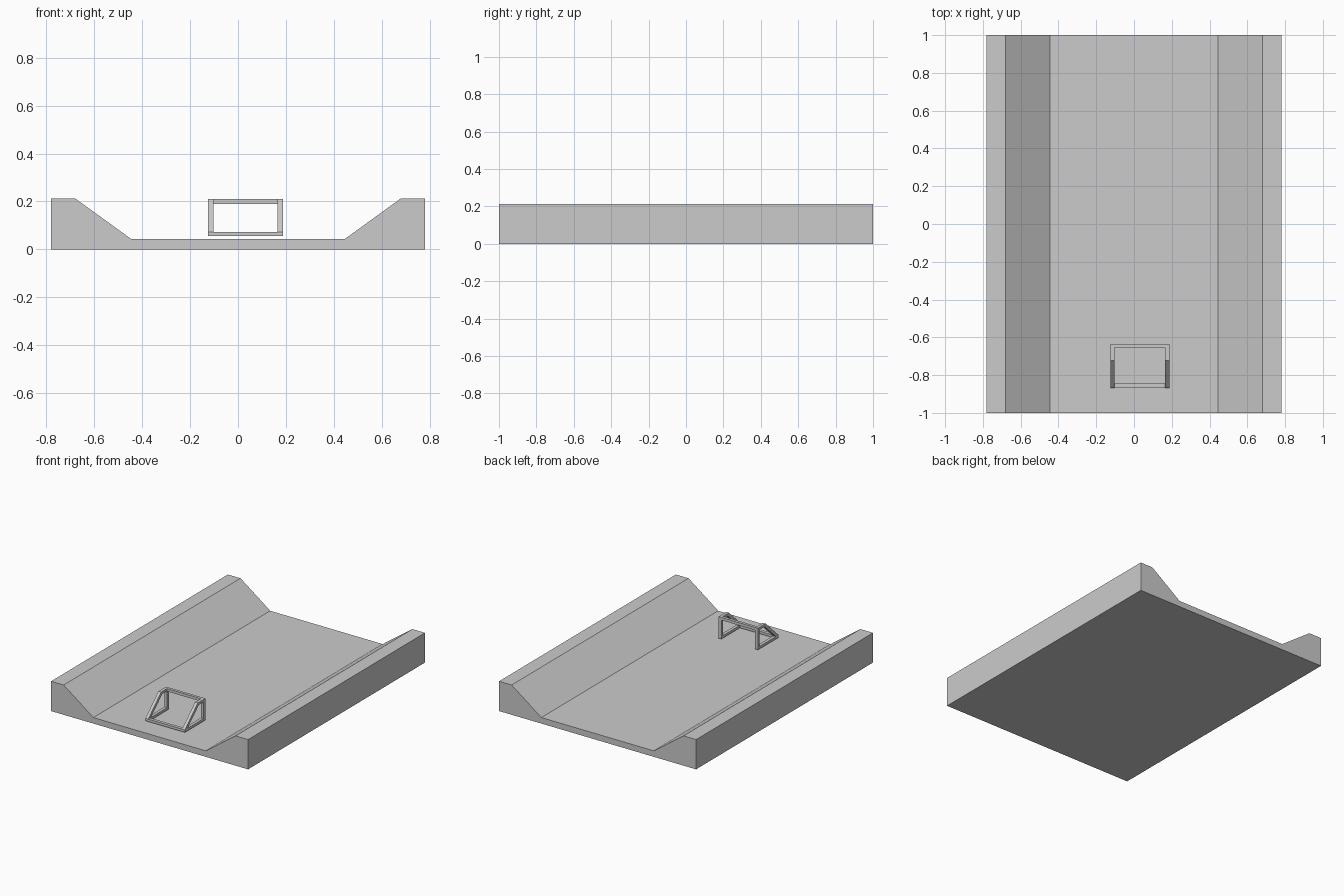
import bpy, bmesh

if "Cube" in bpy.data.objects:
    bpy.data.objects.remove(bpy.data.objects["Cube"])


def prism(name, profile, axis, a, b):
    """Extrude a 2D profile along an axis: 'x' uses (y, z), 'y' uses (x, z)."""
    bm = bmesh.new()
    pts = [(a, u, v) if axis == 'x' else (u, a, v) for u, v in profile]
    face = bm.faces.new([bm.verts.new(p) for p in pts])
    ext = bmesh.ops.extrude_face_region(bm, geom=[face])
    moved = [g for g in ext['geom'] if isinstance(g, bmesh.types.BMVert)]
    d = b - a
    bmesh.ops.translate(bm, verts=moved, vec=(d, 0, 0) if axis == 'x' else (0, d, 0))
    bmesh.ops.recalc_face_normals(bm, faces=bm.faces)
    mesh = bpy.data.meshes.new(name)
    bm.to_mesh(mesh)
    bm.free()
    obj = bpy.data.objects.new(name, mesh)
    bpy.context.collection.objects.link(obj)
    return obj


def rect(u0, u1, v0, v1):
    return [(u0, v0), (u1, v0), (u1, v1), (u0, v1)]


# Ground slab with a sloped bank along each side
half = [(0.445, 0.043), (0.68, 0.213), (0.78, 0.213), (0.78, 0)]
prism("banked_ground", half + [(-x, z) for x, z in reversed(half)], 'y', -1, 1)

# Goal frame dimensions
X0, X1, W = -0.125, 0.187, 0.022
YF, YT, YB = -0.868, -0.722, -0.635
Z0, Z1, T = 0.055, 0.21, 0.018

# Side frames: post, base rail, top rail and sloping stay
for side, x in (("left", X0), ("right", X1 - W)):
    parts = {
        "post": rect(YB - 0.02, YB, Z0, Z1),
        "base_rail": rect(YF, YB - 0.02, Z0, Z0 + T),
        "top_rail": rect(YT, YB - 0.02, Z1 - T, Z1),
        "stay": [(YF, Z0 + T), (YF + 0.03, Z0 + T),
                 (YT + 0.013, Z1 - T), (YT, Z1)],
    }
    for part, profile in parts.items():
        prism(f"{side}_goal_{part}", profile, 'x', x, x + W)

# Bars joining the two side frames
prism("goal_crossbar", rect(YB - 0.02, YB, Z1 - 0.02, Z1), 'x', X0 + W, X1 - W)
prism("goal_rear_bar", rect(YF, YF + 0.023, Z0, Z0 + T), 'x', X0 + W, X1 - W)
